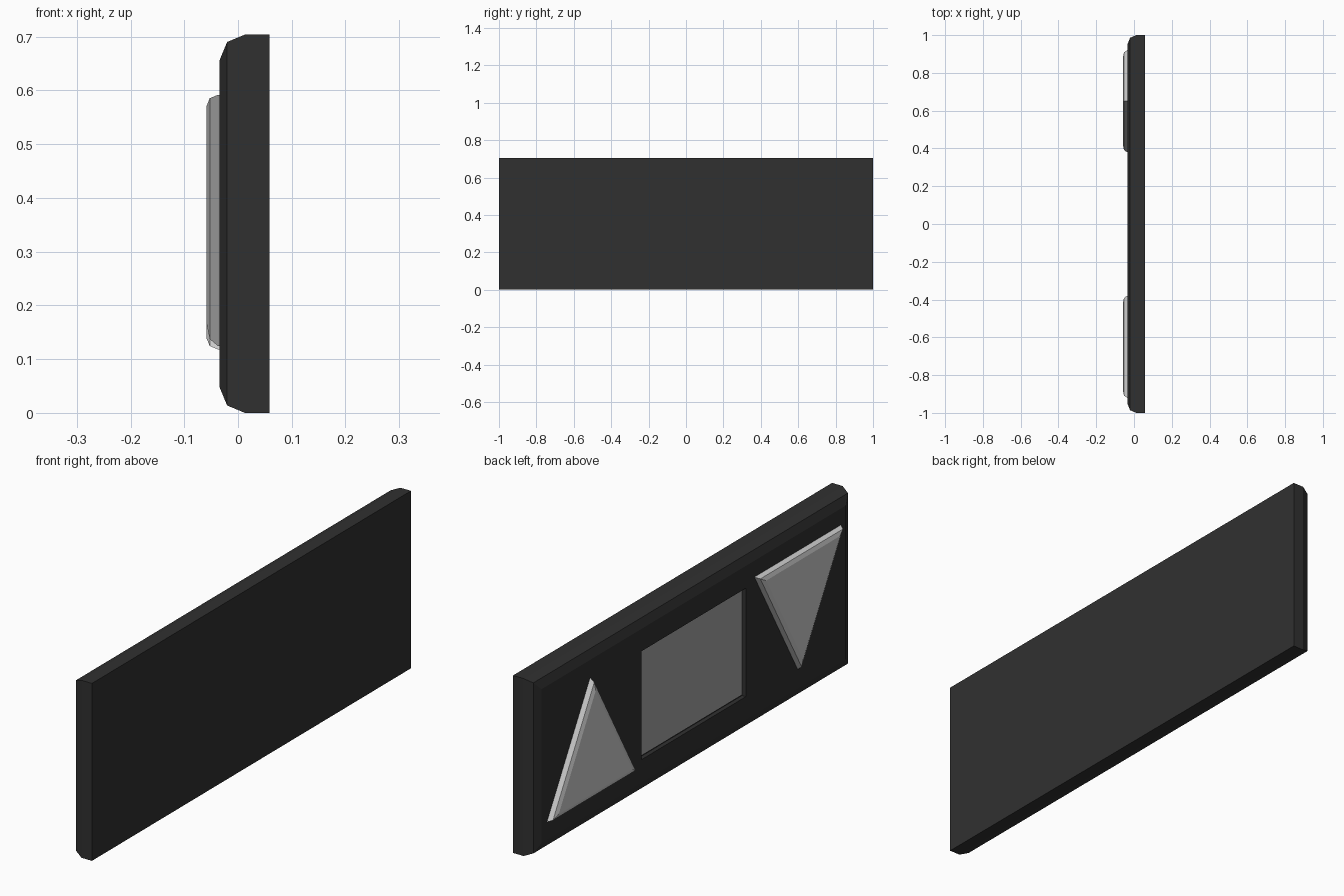
import bpy, bmesh, math

if "Cube" in bpy.data.objects:
    bpy.data.objects.remove(bpy.data.objects["Cube"])

FACE_X = -0.034   # front surface of the panel (it faces -x)
BACK_X = 0.059
MID_Z = 0.352


def material(name, v):
    m = bpy.data.materials.new(name)
    m.diffuse_color = (v, v, v, 1)
    m.use_nodes = True
    m.node_tree.nodes["Principled BSDF"].inputs["Base Color"].default_value = m.diffuse_color
    return m


def plate(name, outline, x_back, x_front, bevel=0.0, mat=None):
    """Extrude a (y, z) outline along x and round off the edges of its front face."""
    bm = bmesh.new()
    base = bm.faces.new([bm.verts.new((x_back, y, z)) for y, z in outline])
    ext = bmesh.ops.extrude_face_region(bm, geom=[base], use_keep_orig=True)["geom"]
    for v in ext:
        if isinstance(v, bmesh.types.BMVert):
            v.co.x = x_front
    bmesh.ops.recalc_face_normals(bm, faces=bm.faces)
    if bevel:
        rim = [e for e in bm.edges if all(abs(v.co.x - x_front) < 1e-6 for v in e.verts)]
        bmesh.ops.bevel(bm, geom=rim, offset=bevel, segments=2, profile=0.5,
                        affect='EDGES', offset_type='OFFSET')
    me = bpy.data.meshes.new(name)
    bm.to_mesh(me)
    bm.free()
    ob = bpy.data.objects.new(name, me)
    bpy.context.collection.objects.link(ob)
    if mat:
        me.materials.append(mat)
    return ob


def rect(hy, z0, z1):
    return [(-hy, z0), (hy, z0), (hy, z1), (-hy, z1)]


def triangle(cy, base_z, up):
    h = 0.54 * math.sqrt(3) / 2
    return [(cy - 0.27, base_z), (cy + 0.27, base_z), (cy, base_z + up * h)]


black = material("black_plastic", 0.03)
grey = material("screen_grey", 0.37)

# Panel body with rounded front edges
panel = plate("panel", rect(1.0, 0, 2 * MID_Z), BACK_X, FACE_X, 0.047, black)

# Recess for the display
opening = rect(0.327, 0.138, 0.568)
cutter = plate("recess_cutter", opening, FACE_X + 0.017, FACE_X - 0.05, mat=black)
cutter.hide_render = True
cutter.hide_viewport = True
cut = panel.modifiers.new("recess", 'BOOLEAN')
cut.operation = 'DIFFERENCE'
cut.solver = 'EXACT'
cut.object = cutter

# Display screen at the bottom of the recess
plate("screen", rect(0.326, 0.143, 0.567), FACE_X + 0.03, FACE_X + 0.016, mat=grey)

# Up and down arrow buttons
plate("up_button", triangle(0.65, 0.118, 1), FACE_X + 0.004, -0.059, 0.022)
plate("down_button", triangle(-0.65, 0.592, -1), FACE_X + 0.004, -0.059, 0.022)
